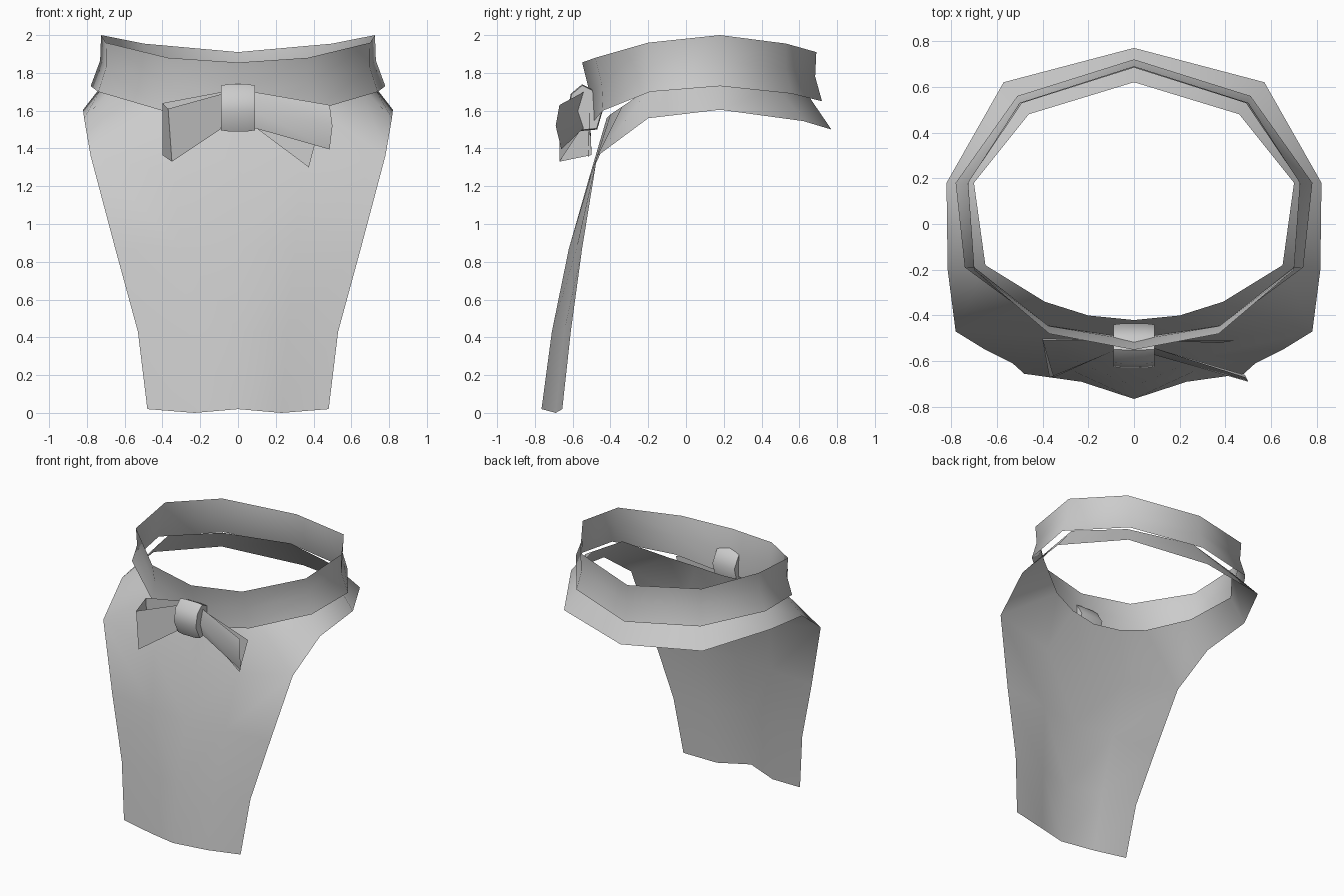
import bpy
import bmesh

default = bpy.data.objects.get("Cube")
if default:
    bpy.data.objects.remove(default, do_unlink=True)

# One plain grey cloth
GREY = (0.6, 0.6, 0.6, 1)
cloth = bpy.data.materials.new("grey_cloth")
cloth.use_nodes = True
cloth.diffuse_color = GREY
cloth.node_tree.nodes["Principled BSDF"].inputs["Base Color"].default_value = GREY


def add_strip(bm, columns):
    """Skin quads between neighbouring columns of points."""
    made = [[bm.verts.new(point) for point in column] for column in columns]
    for left, right in zip(made, made[1:]):
        for row in range(len(left) - 1):
            bm.faces.new((left[row], right[row], right[row + 1], left[row + 1]))
    return made


def finish(name, bm, mirrored=False, smooth_angle=None):
    """Weld the surface, turn it into an object and shade it."""
    bmesh.ops.remove_doubles(bm, verts=bm.verts, dist=0.001)
    bmesh.ops.recalc_face_normals(bm, faces=bm.faces)
    mesh = bpy.data.meshes.new(name)
    bm.to_mesh(mesh)
    bm.free()
    mesh.materials.append(cloth)
    obj = bpy.data.objects.new(name, mesh)
    bpy.context.collection.objects.link(obj)
    if mirrored:
        mirror = obj.modifiers.new("mirror", 'MIRROR')
        mirror.use_clip = True
    if smooth_angle is None:
        for face in mesh.polygons:
            face.use_smooth = True
    else:
        bpy.ops.object.select_all(action='DESELECT')
        obj.select_set(True)
        bpy.context.view_layer.objects.active = obj
        bpy.ops.object.shade_smooth_by_angle(angle=smooth_angle)
    return obj


def pinched(top, bottom, squeeze):
    """Column of three points whose middle is drawn inwards."""
    middle = [(a + b) / 2 for a, b in zip(top, bottom)]
    return [top, (middle[0] * squeeze, middle[1] * squeeze, middle[2]), bottom]


# Belt: half ring from back to front, mirrored
belt_top = [(0, .69, 1.91), (.5, .53, 1.955), (.725, .18, 2),
            (.7, -.2, 1.96), (.37, -.48, 1.88), (0, -.55, 1.855)]
belt_bottom = [(0, .72, 1.65), (.51, .56, 1.69), (.78, .18, 1.73),
               (.74, -.19, 1.7), (.4, -.44, 1.6), (0, -.5, 1.53)]
bm = bmesh.new()
add_strip(bm, [pinched(a, b, .97) for a, b in zip(belt_top, belt_bottom)])
finish("belt", bm, mirrored=True)

# Apron: flared hip band that runs into a long front panel
hip_top = [(0, .62, 1.72), (.46, .48, 1.73), (.7, .18, 1.76),
           (.65, -.18, 1.73), (.39, -.34, 1.62)]
hip_bottom = [(0, .77, 1.5), (.57, .62, 1.545), (.82, .18, 1.605),
              (.815, -.2, 1.56), (.78, -.47, 1.36)]
panel = [
    [hip_top[-1], hip_bottom[-1], (.65, -.55, .87), (.53, -.61, .43), (.48, -.655, .02)],
    [(.2, -.4, 1.58), (.34, -.5, 1.27), (.3, -.58, .87), (.26, -.645, .43), (.23, -.69, 0)],
    [(0, -.42, 1.56), (0, -.52, 1.22), (0, -.62, .87), (0, -.71, .43), (0, -.765, .02)],
]
bm = bmesh.new()
add_strip(bm, list(zip(hip_top, hip_bottom)))
add_strip(bm, panel)
finish("apron", bm, mirrored=True)

# Bow loop on the right: a closed, folded ribbon
bm = bmesh.new()
add_strip(bm, [
    [(-.08, -.55, 1.69), (-.08, -.55, 1.51)],
    [(-.37, -.67, 1.61), (-.35, -.67, 1.33)],
    [(-.4, -.51, 1.64), (-.4, -.5, 1.365)],
    [(-.08, -.51, 1.7), (-.08, -.51, 1.51)],
])
finish("bow_loop_right", bm, smooth_angle=0.9)

# Bow loop on the left: a bulged front ribbon
bm = bmesh.new()
add_strip(bm, [
    [(.08, -.54, 1.7), (.08, -.57, 1.6), (.08, -.54, 1.51)],
    [(.485, -.67, 1.63), (.5, -.69, 1.52), (.485, -.66, 1.395)],
])
finish("bow_loop_left", bm)

# Drooping ribbon behind the left loop
bm = bmesh.new()
add_strip(bm, [
    [(.08, -.51, 1.67), (.08, -.51, 1.52)],
    [(.44, -.51, 1.55), (.375, -.52, 1.3)],
])
finish("bow_tail_left", bm)

# Knot: rounded profile swept across the front and capped
profile = [(-.435, 1.62), (-.49, 1.71), (-.55, 1.74), (-.61, 1.69),
           (-.63, 1.59), (-.58, 1.49), (-.47, 1.5)]
bm = bmesh.new()
sections = [(-.09, .95), (-.05, 1), (.05, 1), (.09, .95)]
centre_y, centre_z = -.53, 1.615
rings = add_strip(bm, [
    [(x, centre_y + (y - centre_y) * s, centre_z + (z - centre_z) * s)
     for y, z in profile + profile[:1]]
    for x, s in sections
])
for ring in (rings[0], rings[-1]):
    bm.faces.new(ring[:-1])
finish("bow_knot", bm, smooth_angle=1.1)
